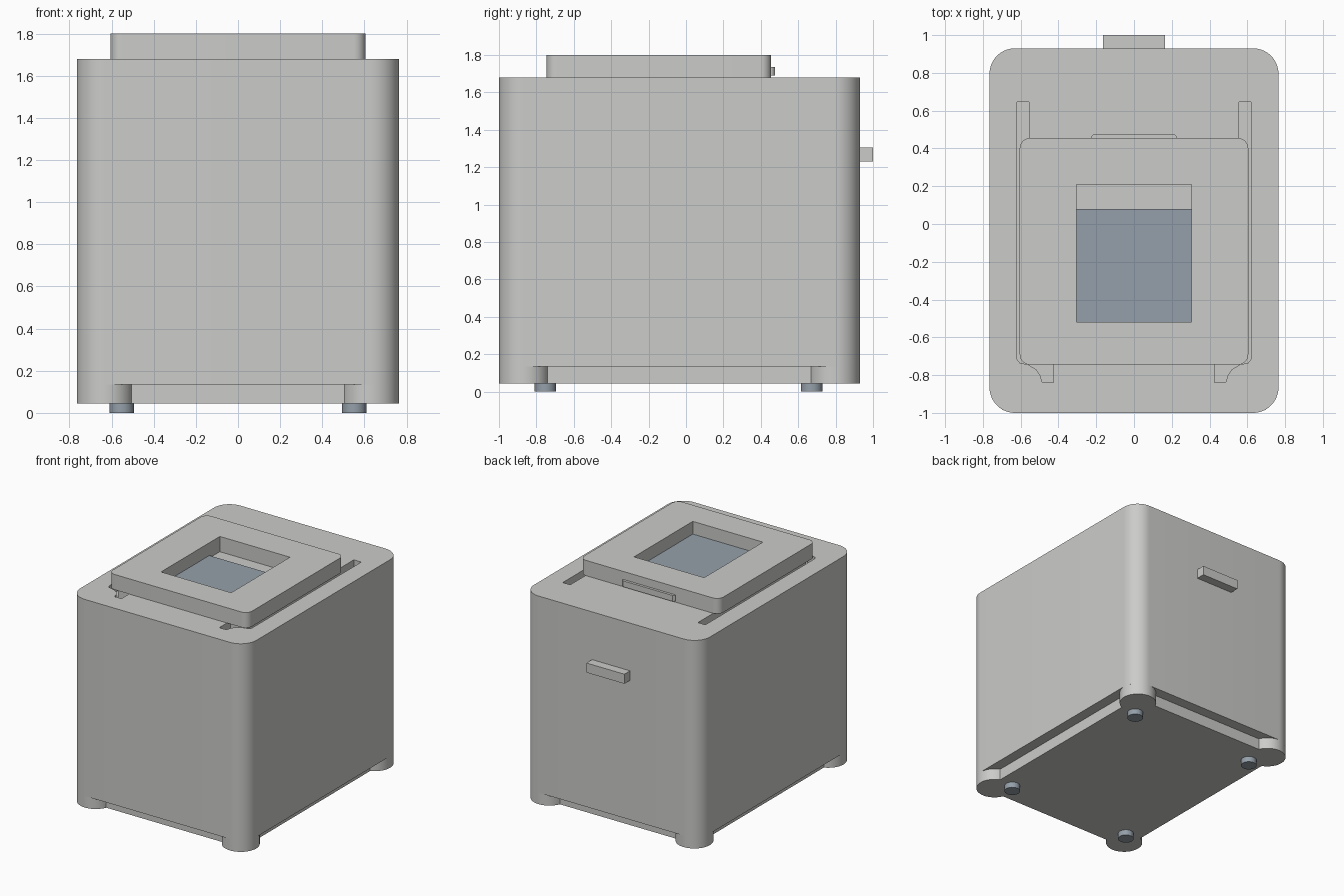
import bpy, bmesh, math

if "Cube" in bpy.data.objects:
    bpy.data.objects.remove(bpy.data.objects["Cube"], do_unlink=True)


def material(name, color):
    m = bpy.data.materials.new(name)
    m.use_nodes = True
    m.diffuse_color = (*color, 1)
    bsdf = next(n for n in m.node_tree.nodes if n.type == 'BSDF_PRINCIPLED')
    bsdf.inputs["Base Color"].default_value = (*color, 1)
    return m


GREY = material("light grey", (0.60, 0.60, 0.585))
BLUE = material("blue grey", (0.30, 0.35, 0.40))


def outline(x0, x1, y0, y1, r, a0=0, a1=90, steps=14):
    """Rectangle whose corners are arcs; arcs wider than 90 degrees become round lobes."""
    corners = [(x1 - r, y1 - r), (x0 + r, y1 - r), (x0 + r, y0 + r), (x1 - r, y0 + r)]
    pts = []
    for i, (cx, cy) in enumerate(corners):
        for k in range(steps + 1):
            a = math.radians(90 * i + a0 + (a1 - a0) * k / steps)
            pts.append((cx + r * math.cos(a), cy + r * math.sin(a)))
    return pts


def rect(x0, x1, y0, y1):
    return [(x0, y0), (x1, y0), (x1, y1), (x0, y1)]


def prism(name, pts, z0, z1, mat=GREY):
    """Vertical extrusion of a flat outline."""
    bm = bmesh.new()
    face = bm.faces.new([bm.verts.new((x, y, z0)) for x, y in pts])
    ext = bmesh.ops.extrude_face_region(bm, geom=[face])
    verts = [g for g in ext["geom"] if isinstance(g, bmesh.types.BMVert)]
    bmesh.ops.translate(bm, verts=verts, vec=(0, 0, z1 - z0))
    bmesh.ops.recalc_face_normals(bm, faces=bm.faces)
    me = bpy.data.meshes.new(name)
    bm.to_mesh(me)
    bm.free()
    me.materials.append(mat)
    ob = bpy.data.objects.new(name, me)
    bpy.context.collection.objects.link(ob)
    return ob


def activate(ob):
    bpy.ops.object.select_all(action='DESELECT')
    ob.select_set(True)
    bpy.context.view_layer.objects.active = ob


def cut(ob, cutter):
    """Subtract the cutter for good and discard it."""
    cutter.hide_render = True
    mod = ob.modifiers.new("cut", 'BOOLEAN')
    mod.operation = 'DIFFERENCE'
    mod.solver = 'EXACT'
    mod.object = cutter
    activate(ob)
    bpy.ops.object.modifier_apply(modifier=mod.name)
    bpy.data.objects.remove(cutter, do_unlink=True)


def smooth(ob):
    activate(ob)
    bpy.ops.object.shade_smooth_by_angle(angle=math.radians(30))


# Main housing with a guide track sunk in the top on each side
R = 0.135
TOP = 1.68
body = prism("body", outline(-0.765, 0.765, -1, 0.93, R), 0.135, TOP)
track = [(0.555, 0.645), (0.555, -0.70), (0.425, -0.70), (0.425, -0.84),
         (0.485, -0.84), (0.497, -0.80), (0.52, -0.768), (0.56, -0.745),
         (0.605, -0.735), (0.62, -0.715), (0.62, 0.645)]
for s in (1, -1):
    cut(body, prism("track_cutter", [(s * x, y) for x, y in track], TOP - 0.08, TOP + 0.1))
smooth(body)

# Recessed base with a round lobe under each corner
INSET = 0.085
a = math.degrees(math.asin((R - INSET) / R))
base = prism("base", outline(-0.765, 0.765, -1, 0.93, R, -90 + a, 180 - a, 28), 0.045, 0.135)
smooth(base)

# Feet
for side, x in (("right", -0.552), ("left", 0.552)):
    for end, y in (("front", -0.752), ("back", 0.672)):
        foot = prism(f"{end}_{side}_foot",
                     outline(x - 0.058, x + 0.058, y - 0.058, y + 0.058, 0.0579, steps=8),
                     0, 0.045, BLUE)
        smooth(foot)

# Lid with a square window opening
lid = prism("lid", outline(-0.605, 0.605, -0.745, 0.455, 0.055, steps=8), TOP, 1.80)
cut(lid, prism("window_cutter", rect(-0.305, 0.305, -0.52, 0.21), TOP - 0.1, 1.9))
smooth(lid)

# Window pane set low in the opening, short of its back edge
prism("window_pane", rect(-0.305, 0.305, -0.52, 0.08), TOP + 0.002, 1.70, BLUE)

# Grip on the back of the lid, rounded at its outer corners
grip = [(-0.23, 0.45), (0.23, 0.45), (0.227, 0.463), (0.215, 0.475),
        (-0.215, 0.475), (-0.227, 0.463)]
prism("lid_grip", grip, 1.69, 1.737)

# Block on the back wall
prism("back_block", rect(-0.165, 0.165, 0.92, 1.0), 1.23, 1.305)
